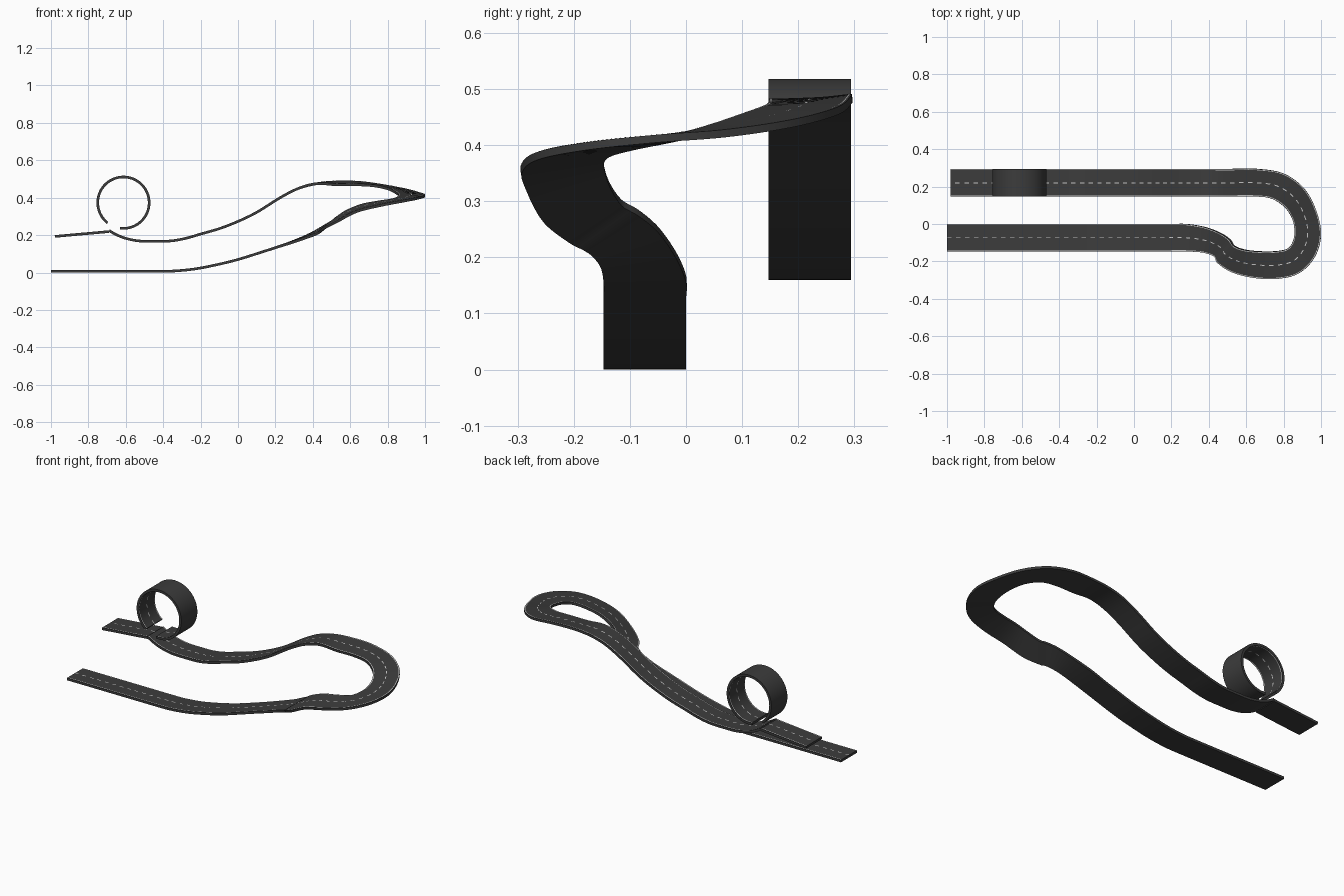
import bpy, math
from mathutils import Vector

if "Cube" in bpy.data.objects:
    bpy.data.objects.remove(bpy.data.objects["Cube"])

THICK, STEP = 0.014, 0.012
Y0, Y1, Y2 = 0.0, 0.147, 0.294


def material(name, c):
    m = bpy.data.materials.new(name)
    m.diffuse_color = (c, c, c, 1)
    m.use_nodes = True
    m.node_tree.nodes["Principled BSDF"].inputs["Base Color"].default_value = m.diffuse_color
    return m


ASPHALT = material("asphalt", 0.045)
PAINT = material("paint", 0.75)


def spline(rows, n=12):
    """Catmull-Rom through rows of any width."""
    ext = [[2 * a - b for a, b in zip(rows[0], rows[1])]] + rows + \
          [[2 * a - b for a, b in zip(rows[-1], rows[-2])]]
    out = []
    for p0, p1, p2, p3 in zip(ext, ext[1:], ext[2:], ext[3:]):
        for k in range(n):
            t = k / n
            out.append([0.5 * (2 * b + (c - a) * t + (2 * a - 5 * b + 4 * c - d) * t * t
                               + (3 * b - a - 3 * c + d) * t ** 3)
                        for a, b, c, d in zip(p0, p1, p2, p3)])
    return out + [rows[-1]]


def resample(rows):
    """Even spacing along the centre line, as (left, right) edge pairs."""
    pairs = [(Vector(r[:3]), Vector(r[3:])) for r in rows]
    mid = [(a + b) / 2 for a, b in pairs]
    seg = [(b - a).length for a, b in zip(mid, mid[1:])]
    count = max(2, round(sum(seg) / STEP))
    step, out, i, base = sum(seg) / count, [], 0, 0.0
    for k in range(count + 1):
        s = k * step
        while i < len(seg) - 1 and s > base + seg[i]:
            base += seg[i]
            i += 1
        t = min(1, (s - base) / seg[i])
        out.append(tuple(pairs[i][e].lerp(pairs[i + 1][e], t) for e in (0, 1)))
    return out


def make(name, verts, faces, mat):
    me = bpy.data.meshes.new(name)
    me.from_pydata(verts, [], faces)
    me.materials.append(mat)
    ob = bpy.data.objects.new(name, me)
    bpy.context.collection.objects.link(ob)
    bpy.ops.object.select_all(action='DESELECT')
    ob.select_set(True)
    bpy.context.view_layer.objects.active = ob
    bpy.ops.object.shade_smooth_by_angle(angle=math.radians(35))


def track(name, rows):
    pairs = resample(rows)
    n = len(pairs)
    mid = [(a + b) / 2 for a, b in pairs]
    ups = [(mid[min(i + 1, n - 1)] - mid[max(i - 1, 0)]).cross(a - b).normalized()
           for i, (a, b) in enumerate(pairs)]
    # road slab
    verts, faces = [], []
    for (l, r), u in zip(pairs, ups):
        verts += [l, r, r - u * THICK, l - u * THICK]
    for i in range(0, 4 * n - 4, 4):
        for j in range(4):
            k = (j + 1) % 4
            faces.append((i + j, i + k, i + 4 + k, i + 4 + j)[::-1])
    faces += [(0, 1, 2, 3), tuple(4 * n - k for k in (1, 2, 3, 4))]
    make(name + "_road", verts, faces, ASPHALT)
    # painted edge lines and centre dashes
    verts, faces = [], []
    for f0, f1, dashed in ((0.02, 0.045, 0), (0.955, 0.98, 0), (0.482, 0.518, 1)):
        b = len(verts)
        for (l, r), u in zip(pairs, ups):
            verts += [l.lerp(r, f0) + u * 0.0008, l.lerp(r, f1) + u * 0.0008]
        for i in range(n - 1):
            if not dashed or i % 4 < 2:
                k = b + 2 * i
                faces.append((k, k + 1, k + 3, k + 2)[::-1])
    make(name + "_lines", verts, faces, PAINT)


# main track: rising straight, hairpin, descending straight
rise = [(-1, .014), (-.8, .014), (-.6, .014), (-.42, .014), (-.33, .016), (-.22, .028),
        (-.1, .052), (0, .077), (.1, .108), (.19, .137)]
bend = [  # left edge xyz, right edge xyz
    [.28, 0, .168, .28, -.147, .165],
    [.38, -.018, .21, .36, -.152, .192],
    [.46, -.05, .255, .41, -.165, .21],
    [.51, -.085, .285, .432, -.18, .222],
    [.53, -.115, .303, .447, -.21, .238],
    [.58, -.137, .335, .52, -.257, .275],
    [.66, -.147, .367, .63, -.287, .332],
    [.75, -.147, .384, .76, -.294, .365],
    [.82, -.132, .395, .88, -.265, .388],
    [.852, -.085, .407, .965, -.18, .405],
    [.857, -.02, .42, 1, -.06, .418],
    [.84, .04, .436, .975, .07, .428],
    [.80, .095, .455, .91, .19, .446],
    [.73, .137, .470, .80, .27, .468],
    [.64, .147, .476, .66, .294, .488],
    [.53, .147, .476, .53, .294, .491]]
fall = [(.42, .482), (.32, .456), (.22, .405), (.1, .33), (0, .281), (-.1, .242), (-.2, .213),
        (-.28, .19), (-.36, .176), (-.45, .174), (-.53, .176), (-.6, .19), (-.65, .21), (-.685, .23)]
rows = [[x, Y0, z, x, -Y1, z] for x, z in rise] + bend + [[x, Y1, z, x, Y2, z] for x, z in fall]
track("main", spline(rows))

# loop, with the road on its inner face
loop = []
for k in range(111):
    a = math.radians(232 - 3 * k)
    x, z = -.6125 + .1305 * math.cos(a), .3735 + .1305 * math.sin(a)
    loop.append([x, Y1, z, x, Y2, z])
track("loop", loop)

# exit strip
track("exit", [[x, Y1, z, x, Y2, z] for x, z in ((-.69, .226), (-.98, .2))])
